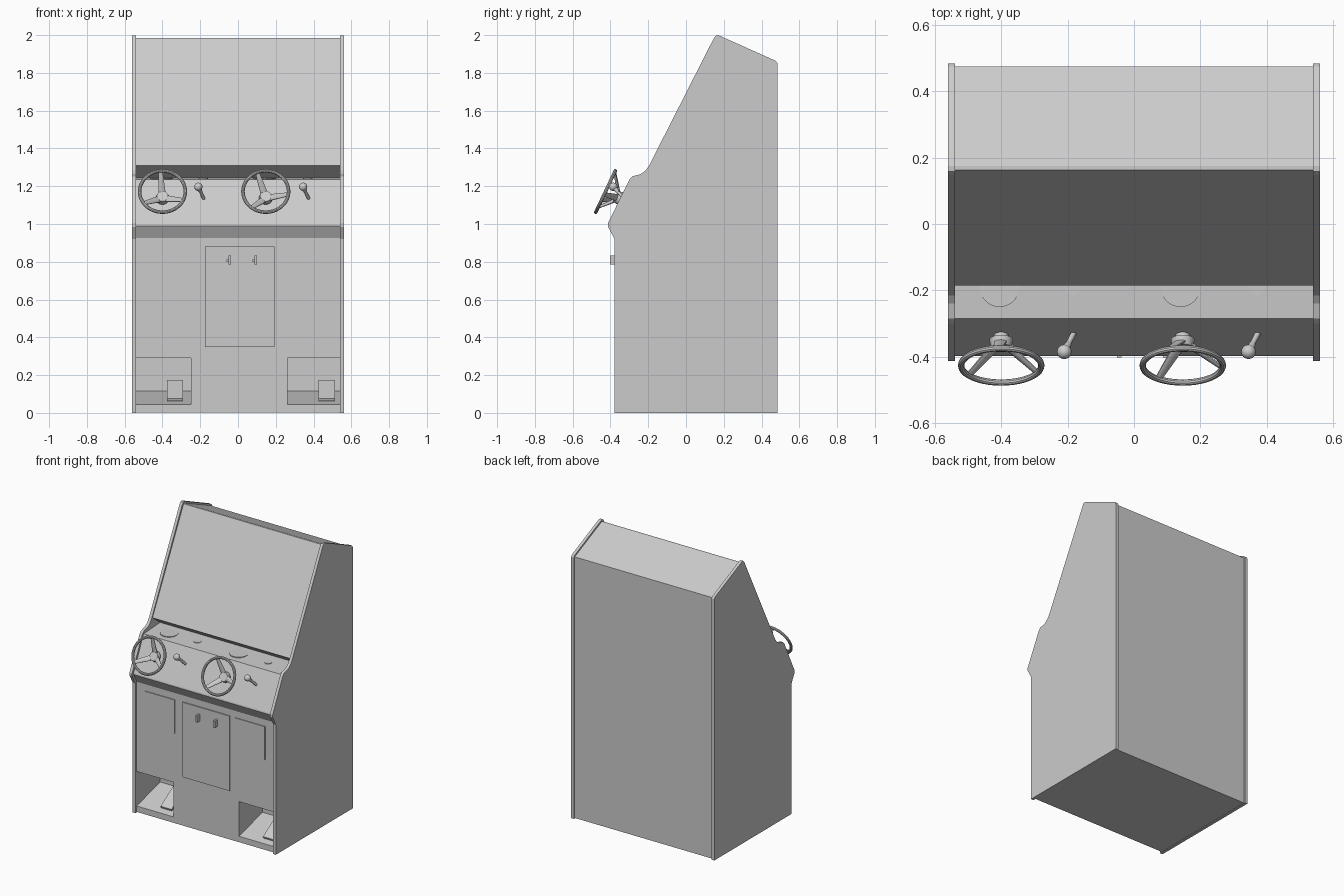
import bpy, bmesh, math
from mathutils import Vector, Matrix

if "Cube" in bpy.data.objects:
    bpy.data.objects.remove(bpy.data.objects["Cube"])

grey = bpy.data.materials.new("plain_grey")
grey.diffuse_color = (0.6, 0.6, 0.6, 1)
grey.use_nodes = True
grey.node_tree.nodes["Principled BSDF"].inputs["Base Color"].default_value = grey.diffuse_color


def finish(bm, name, smooth=True):
    bmesh.ops.recalc_face_normals(bm, faces=bm.faces)
    me = bpy.data.meshes.new(name)
    bm.to_mesh(me)
    bm.free()
    ob = bpy.data.objects.new(name, me)
    bpy.context.collection.objects.link(ob)
    me.materials.append(grey)
    if smooth:
        bpy.ops.object.select_all(action='DESELECT')
        ob.select_set(True)
        bpy.context.view_layer.objects.active = ob
        bpy.ops.object.shade_smooth_by_angle(angle=math.radians(35))
    return ob


def prism(name, profile, x0, x1):
    """Extrude a (y, z) profile from x0 to x1."""
    bm = bmesh.new()
    f = bm.faces.new([bm.verts.new((x0, y, z)) for y, z in profile])
    r = bmesh.ops.extrude_face_region(bm, geom=[f])
    vs = [g for g in r['geom'] if isinstance(g, bmesh.types.BMVert)]
    bmesh.ops.translate(bm, verts=vs, vec=(x1 - x0, 0, 0))
    return finish(bm, name, False)


def box(name, x0, x1, y0, y1, z0, z1):
    return prism(name, [(y0, z0), (y1, z0), (y1, z1), (y0, z1)], x0, x1)


def add_rod(bm, a, b, r1, r2, segs=12, flat=1.0):
    """Tapered rod between two points, optionally flattened."""
    a, b = Vector(a), Vector(b)
    d = b - a
    m = (Matrix.Translation((a + b) / 2) @ d.to_track_quat('Z', 'Y').to_matrix().to_4x4()
         @ Matrix.Diagonal((1, flat, 1, 1)))
    bmesh.ops.create_cone(bm, cap_ends=True, segments=segs, radius1=r1, radius2=r2,
                          depth=d.length, matrix=m)


def add_torus(bm, R, r, nu=40, nv=10):
    rings = []
    for i in range(nu):
        a = 2 * math.pi * i / nu
        rings.append([bm.verts.new(((R + r * math.cos(b)) * math.cos(a),
                                    (R + r * math.cos(b)) * math.sin(a), r * math.sin(b)))
                      for b in (2 * math.pi * j / nv for j in range(nv))])
    for i in range(nu):
        p, q = rings[i], rings[(i + 1) % nu]
        for j in range(nv):
            k = (j + 1) % nv
            bm.faces.new((p[j], q[j], q[k], p[k]))


# Side panels
side = [(-0.378, 0), (-0.378, 0.92), (-0.413, 0.985), (-0.413, 1.005), (-0.3, 1.235),
        (-0.285, 1.252), (-0.24, 1.264), (-0.215, 1.282), (-0.195, 1.31), (0.148, 1.985),
        (0.158, 1.997), (0.175, 1.998), (0.475, 1.864), (0.484, 1.85), (0.484, 0)]
for name, s in (("left_side_panel", -1), ("right_side_panel", 1)):
    prism(name, side, s * 0.54, s * 0.561)

# Cabinet body with dashboard, shelf and overhanging screen
body = prism("cabinet_body", [
    (-0.362, 0.003), (-0.362, 0.925), (-0.398, 0.99), (-0.396, 1.0), (-0.285, 1.235),
    (-0.1, 1.245), (-0.185, 1.31), (0.163, 1.985), (0.175, 1.985), (0.474, 1.852),
    (0.474, 0.003)], -0.545, 0.545)

# Foot wells with sloped floors
for name, x0, x1 in (("left", -0.552, -0.25), ("right", 0.262, 0.552)):
    cut = prism(name + "_foot_well_cutter", [(-0.5, 0.045), (-0.362, 0.045), (-0.1, 0.115),
                                             (-0.1, 0.29), (-0.5, 0.29)], x0, x1)
    cut.hide_render = True
    cut.display_type = 'WIRE'
    mod = body.modifiers.new(name + "_foot_well", 'BOOLEAN')
    mod.object = cut
    mod.operation = 'DIFFERENCE'
    mod.solver = 'EXACT'

# Pedals: tilted plates on small base blocks
for name, x in (("left", -0.333), ("right", 0.47)):
    prism(name + "_pedal", [(-0.33, 0.075), (-0.325, 0.062), (-0.165, 0.16), (-0.17, 0.175)],
          x - 0.043, x + 0.043)
    box(name + "_pedal_base", x - 0.025, x + 0.025, -0.26, -0.18, 0.06, 0.115)

# Front doors
box("coin_door", -0.175, 0.192, -0.37, -0.36, 0.35, 0.88)
box("left_speaker_panel", -0.474, -0.239, -0.368, -0.36, 0.642, 0.878)
box("right_speaker_panel", 0.232, 0.467, -0.368, -0.36, 0.642, 0.878)

# Coin slots: upright plate and side tab
for name, x in (("left", -0.045), ("right", 0.093)):
    box(name + "_coin_slot", x - 0.006, x + 0.007, -0.402, -0.365, 0.785, 0.832)
    box(name + "_coin_tab", x - 0.017, x - 0.005, -0.388, -0.365, 0.8, 0.811)

# Steering wheels: dished, tilted parallel to the dashboard
tilt = math.atan2(0.235, 0.111)
for name, x, start in (("left", -0.4, 95), ("right", 0.147, 112)):
    bm = bmesh.new()
    add_torus(bm, 0.121, 0.0095)
    add_rod(bm, (0, 0, -0.125), (0, 0, -0.07), 0.022, 0.022, 20)
    add_rod(bm, (0, 0, -0.085), (0, 0, -0.058), 0.036, 0.03, 24)
    for k in range(3):
        a = math.radians(start + 120 * k)
        c, s = math.cos(a), math.sin(a)
        add_rod(bm, (0.02 * c, 0.02 * s, -0.07), (0.119 * c, 0.119 * s, 0), 0.02, 0.012, 10, 0.4)
    ob = finish(bm, name + "_steering_wheel")
    ob.matrix_world = Matrix.Translation((x, -0.426, 1.172)) @ Matrix.Rotation(tilt, 4, 'X')

# Gear levers: ball knob, collar and tapered stick
for name, x in (("left", -0.2), ("right", 0.355)):
    bm = bmesh.new()
    top, foot = Vector((x - 0.01, -0.385, 1.197)), Vector((x + 0.022, -0.322, 1.128))
    bmesh.ops.create_uvsphere(bm, u_segments=16, v_segments=10, radius=0.022,
                              matrix=Matrix.Translation(top))
    add_rod(bm, top, top.lerp(foot, 0.4), 0.016, 0.009)
    add_rod(bm, top, foot, 0.007, 0.009)
    finish(bm, name + "_gear_lever")

# Round plates on the shelf
for name, x, r in (("left_large", -0.405, 0.06), ("left_small", -0.185, 0.025),
                   ("right_large", 0.14, 0.06), ("right_small", 0.37, 0.025)):
    bm = bmesh.new()
    y = -0.19
    add_rod(bm, (x, y, 1.236), (x, y, 1.243), r, r, 28)
    finish(bm, name + "_shelf_disc")
